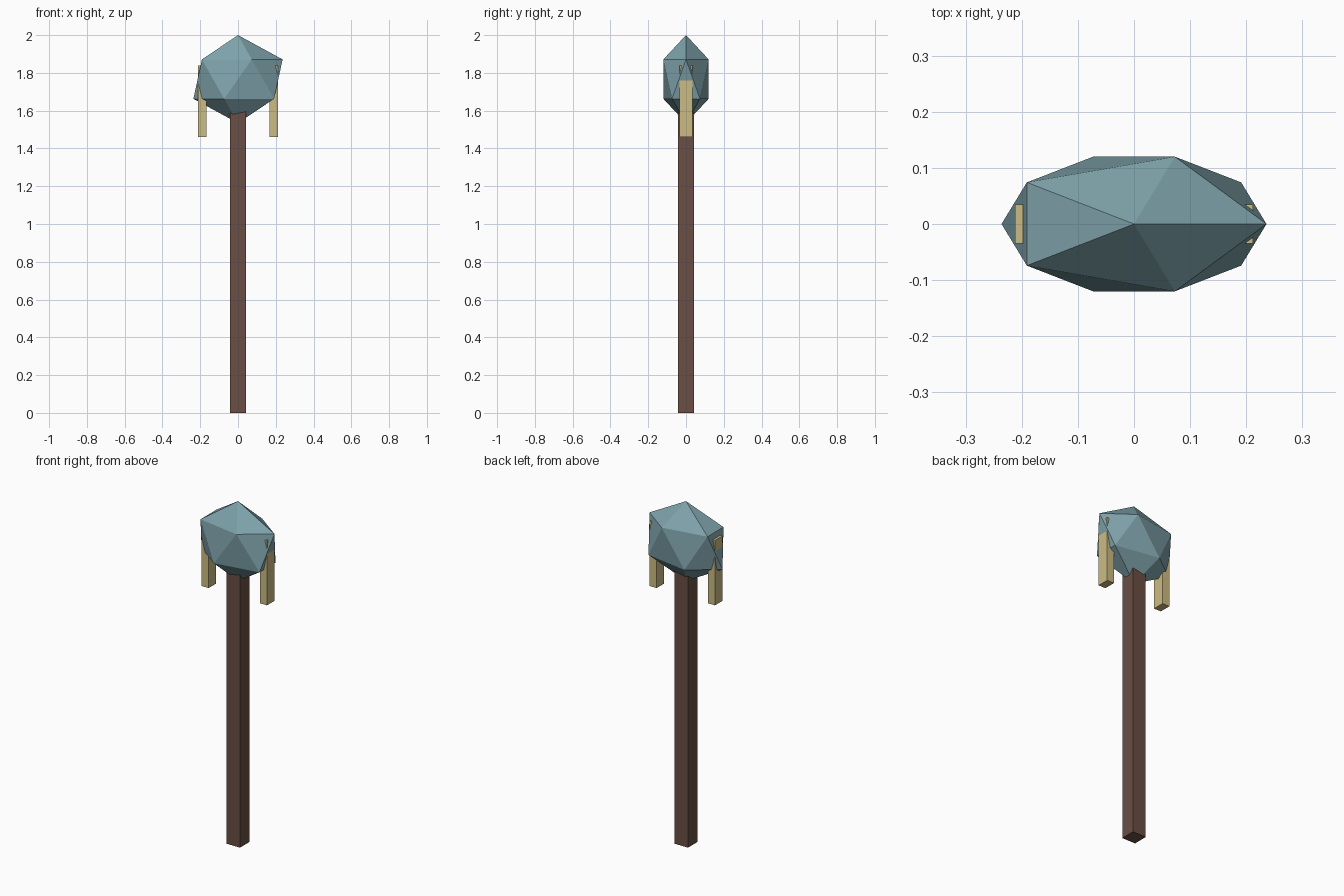
import bpy

old = bpy.data.objects.get("Cube")
if old:
    bpy.data.objects.remove(old, do_unlink=True)


def linear(c):
    return c / 12.92 if c <= 0.04045 else ((c + 0.055) / 1.055) ** 2.4


def material(name, r, g, b):
    colour = [linear(c / 255) for c in (r, g, b)] + [1.0]
    mat = bpy.data.materials.new(name)
    mat.use_nodes = True
    mat.diffuse_color = colour
    node = next(n for n in mat.node_tree.nodes if n.type == 'BSDF_PRINCIPLED')
    node.inputs["Base Color"].default_value = colour
    return mat


def finish(name, size, mat):
    obj = bpy.context.object
    obj.name = name
    obj.scale = size
    bpy.ops.object.transform_apply(location=False, rotation=False, scale=True)
    obj.data.materials.append(mat)
    return obj


def box(name, x, width, depth, bottom, top, mat):
    bpy.ops.mesh.primitive_cube_add(size=1, location=(x, 0, (bottom + top) / 2))
    return finish(name, (width, depth, top - bottom), mat)


wood = material("brown wood", 106, 79, 68)
stone = material("blue grey stone", 127, 163, 171)
bone = material("pale tan", 203, 187, 131)

# Square shaft, its top buried in the head
box("shaft", 0, 0.087, 0.087, 0, 1.62, wood)

# Faceted stone head, flattened front to back
bpy.ops.mesh.primitive_ico_sphere_add(subdivisions=1, radius=1, location=(0, 0, 1.767))
finish("stone_head", (0.264, 0.141, 0.233), stone)

# Hanging side pegs
for side, sign in (("left", 1), ("right", -1)):
    box(side + "_peg", sign * 0.189, 0.046, 0.069, 1.46, 1.84, bone)
